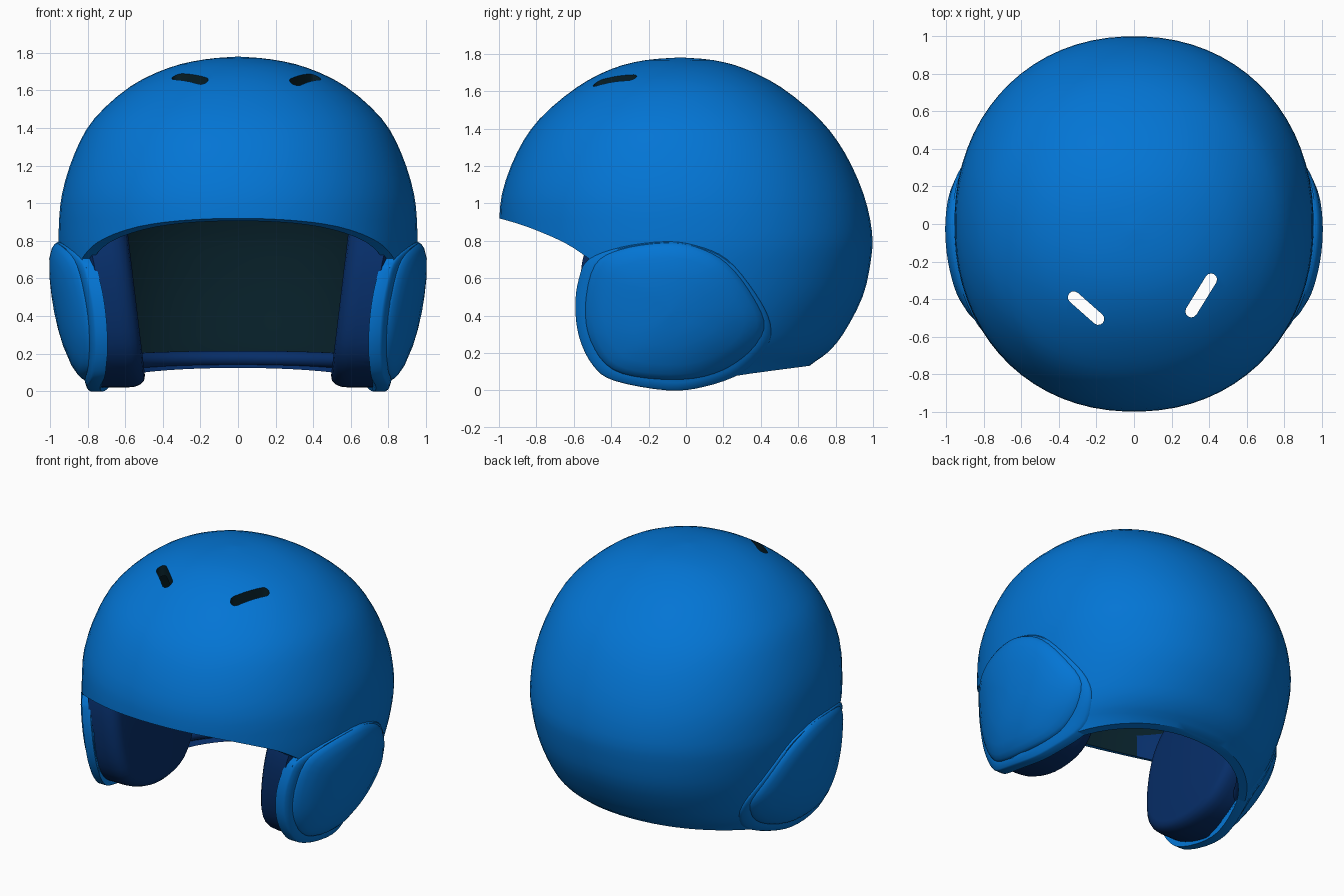
import bpy, bmesh, math
from mathutils import Vector

if "Cube" in bpy.data.objects:
    bpy.data.objects.remove(bpy.data.objects["Cube"])


def material(name, color):
    m = bpy.data.materials.new(name)
    m.diffuse_color = (*color, 1)
    m.use_nodes = True
    m.node_tree.nodes["Principled BSDF"].inputs["Base Color"].default_value = m.diffuse_color
    return m


BLUE = material("shell blue", (0.001, 0.178, 0.66))
DARK = material("dark lining", (0.002, 0.013, 0.02))
NAVY = material("navy padding", (0.002, 0.027, 0.14))
SLOTS = [BLUE, DARK, NAVY]


def spline(pts, steps=4, closed=False):
    """Smooth curve through the points."""
    n, out = len(pts), []
    for i in range(n if closed else n - 1):
        idx = [(i + k) % n if closed else min(max(i + k, 0), n - 1) for k in (-1, 0, 1, 2)]
        a, b, c, d = [Vector(pts[j]) for j in idx]
        for s in range(steps):
            t = s / steps
            out.append(0.5 * (2 * b + (c - a) * t + (2 * a - 5 * b + 4 * c - d) * t * t
                              + (3 * b - a - 3 * c + d) * t ** 3))
    if not closed:
        out.append(Vector(pts[-1]))
    return out


def loft(name, rings, slot):
    """Closed solid through rings of equal point count."""
    bm = bmesh.new()
    loops = [[bm.verts.new(p) for p in r] for r in rings]
    n = len(loops[0])
    for a, b in zip(loops, loops[1:]):
        for i in range(n):
            bm.faces.new((a[i], a[(i + 1) % n], b[(i + 1) % n], b[i]))
    bm.faces.new(loops[0])
    bm.faces.new(loops[-1])
    bmesh.ops.recalc_face_normals(bm, faces=bm.faces)
    for f in bm.faces:
        f.material_index = slot
    me = bpy.data.meshes.new(name)
    bm.to_mesh(me)
    bm.free()
    for m in SLOTS:
        me.materials.append(m)
    ob = bpy.data.objects.new(name, me)
    bpy.context.collection.objects.link(ob)
    return ob


def select(ob):
    bpy.ops.object.select_all(action='DESELECT')
    ob.select_set(True)
    bpy.context.view_layer.objects.active = ob


def boolean(ob, cutter, mode='DIFFERENCE', remove=True):
    select(ob)
    mod = ob.modifiers.new("cut", 'BOOLEAN')
    mod.object, mod.operation, mod.solver = cutter, mode, 'EXACT'
    bpy.ops.object.modifier_apply(modifier=mod.name)
    if remove:
        bpy.data.objects.remove(cutter)


def smooth(ob, angle=35):
    select(ob)
    bpy.ops.object.shade_smooth_by_angle(angle=math.radians(angle))


# Shell cross-sections: height, half width, front y, back y
SECTIONS = [(-.1, .74, -.8, .42), (0, .785, -.88, .52), (.13, .83, -.94, .66), (.2, .852, -.96, .755),
            (.3, .88, -.98, .84), (.5, .92, -1, .945), (.7, .95, -1, .99), (.85, .955, -1, .995),
            (1.05, .937, -.985, .95), (1.27, .868, -.905, .85), (1.45, .765, -.785, .715),
            (1.62, .575, -.585, .51), (1.72, .37, -.395, .315), (1.765, .18, -.22, .15),
            (1.78, .004, -.034, -.026)]
PROFILE = spline(SECTIONS, 3)
POWER = 2.12  # slightly squarer than an ellipse


def sup(v):
    return math.copysign(abs(v) ** (2 / POWER), v)


def dome(name, inset, slot, drop=0):
    rings = []
    for z, hx, yf, yb in PROFILE:
        c, b = (yf + yb) / 2, max((yb - yf) / 2 - inset, .003)
        a = max(hx - inset, .003)
        zz = z - inset * min(max((z - .8) / .9, 0), 1)
        rings.append([(a * sup(math.cos(t)), c + b * sup(math.sin(t)), zz)
                      for t in [math.tau * (i + .5) / 72 for i in range(72)]])
    if drop:
        rings.insert(0, [(x, y, z - drop) for x, y, z in rings[0]])
    return loft(name, rings, slot)


def section(z):
    for p, q in zip(PROFILE, PROFILE[1:]):
        if p[0] <= z <= q[0]:
            return p.lerp(q, (z - p[0]) / (q[0] - p[0]))
    return PROFILE[0]


def shell_x(y, z):
    _, hx, yf, yb = section(z)
    u = abs((y - (yf + yb) / 2) / ((yb - yf) / 2))
    return hx * max(0, 1 - u ** POWER) ** (1 / POWER)


# Outer shell, hollowed
shell = dome("helmet_shell", 0, 0)
boolean(shell, dome("cavity", .05, 1, drop=.1))

# Face opening and lower edge, cut along the side outline
edge = spline([(-1, .92), (-.85, .875), (-.65, .79), (-.52, .705)], 3)
edge += spline([(-.555, .66), (-.58, .45), (-.555, .28), (-.485, .145), (-.375, .065), (-.1, .008),
                (.1, .033), (.25, .075), (.65, .13)], 4)
outline = [(-1.3, .96)] + [tuple(p) for p in edge] + [(1.3, .2), (1.3, -.6), (-1.3, -.6)]
boolean(shell, loft("opening", [[(x, y, z) for y, z in outline] for x in (-1.5, 1.5)], 0))

# Two vent slots through the crown
for (ax, ay), (bx, by) in (((-.32, -.39), (-.19, -.505)), ((.41, -.295), (.305, -.465))):
    ang, r = math.atan2(by - ay, bx - ax), .032
    slot = []
    for k in range(14):
        t = ang + math.pi / 2 + math.pi * (k % 7) / 6 + (math.pi if k > 6 else 0)
        px, py = (ax, ay) if k < 7 else (bx, by)
        slot.append((px + r * math.cos(t), py + r * math.sin(t)))
    boolean(shell, loft("vent", [[(x, y, z) for x, y in slot] for z in (1.3, 2)], 1))

# Lower and side walls of the lining are navy
for f in shell.data.polygons:
    if f.material_index == 1:
        x, z = abs(f.center.x), f.center.z
        if z < .2 or (x > .64 and z < .95):
            f.material_index = 2
smooth(shell)

RIM = spline([(-.592, .45), (-.57, .28), (-.498, .134), (-.385, .052), (-.1, .0), (.1, .02),
              (.3, .095), (.43, .23), (.45, .36), (.37, .52), (.22, .7), (.05, .775),
              (-.12, .795), (-.35, .765), (-.52, .7), (-.572, .6)], 4, True)
CAP = spline([(-.54, .45), (-.51, .26), (-.39, .11), (-.15, .06), (.1, .075), (.3, .17),
              (.42, .33), (.36, .5), (.22, .68), (.05, .77), (-.12, .79), (-.35, .755),
              (-.49, .67)], 4, True)
PAD = spline([(-.565, .45), (-.51, .2), (-.35, .07), (-.1, .02), (.15, .08), (.32, .3),
              (.35, .6), (.2, .9), (-.1, 1.0), (-.4, .95), (-.54, .75)], 4, True)
MID = Vector((-.08, .42))


def on_shell(name, side, shape, layers):
    """Plate following the shell surface; layers are (scale, height)."""
    rings = []
    for s, h in layers:
        pts = [MID + (p - MID) * s for p in shape]
        rings.append([(side * (shell_x(y, z) + h), y, z) for y, z in pts])
    ob = loft(name, rings, 0)
    smooth(ob, 50)


core = dome("core", .035, 2)
core.hide_render = True
for side, word in ((-1, "left"), (1, "right")):
    # Raised rim and domed ear cover
    on_shell("ear_rim_" + word, side, RIM, [(1, -.055), (1, .004), (.985, .012), (.9, .012)])
    on_shell("ear_cover_" + word, side, CAP, [(1, -.015), (1, .008), (.98, .022), (.92, .037),
                                             (.78, .054), (.5, .066), (.25, .071), (.03, .073)])
    # Thick cheek pad with a rounded inner face, fitted to the shell
    rings = []
    for s, h in ((.84, 0), (.91, .008), (.96, .03), (.99, .06), (1, .1), (1, .6)):
        pts = [MID + (p - MID) * s for p in PAD]
        rings.append([(side * (.485 + .12 * z + h), y, z) for y, z in pts])
    pad = loft("cheek_pad_" + word, rings, 2)
    boolean(pad, core, 'INTERSECT', remove=False)
    smooth(pad, 50)
bpy.data.objects.remove(core)

# Padded roll along the rear lower edge
rings = []
for i in range(33):
    t = math.pi * (.06 + .88 * i / 32)
    z = .13 + .045 * math.sin(t)
    _, hx, yf, yb = section(z)
    c, b = (yf + yb) / 2, (yb - yf) / 2
    ring = []
    for k in range(10):
        u = math.tau * k / 10
        d = .075 + .045 * math.cos(u)
        ring.append(((hx - d) * sup(math.cos(t)), c + (b - d) * sup(math.sin(t)),
                     z + .042 * math.sin(u)))
    rings.append(ring)
smooth(loft("rear_padding", rings, 2), 50)
